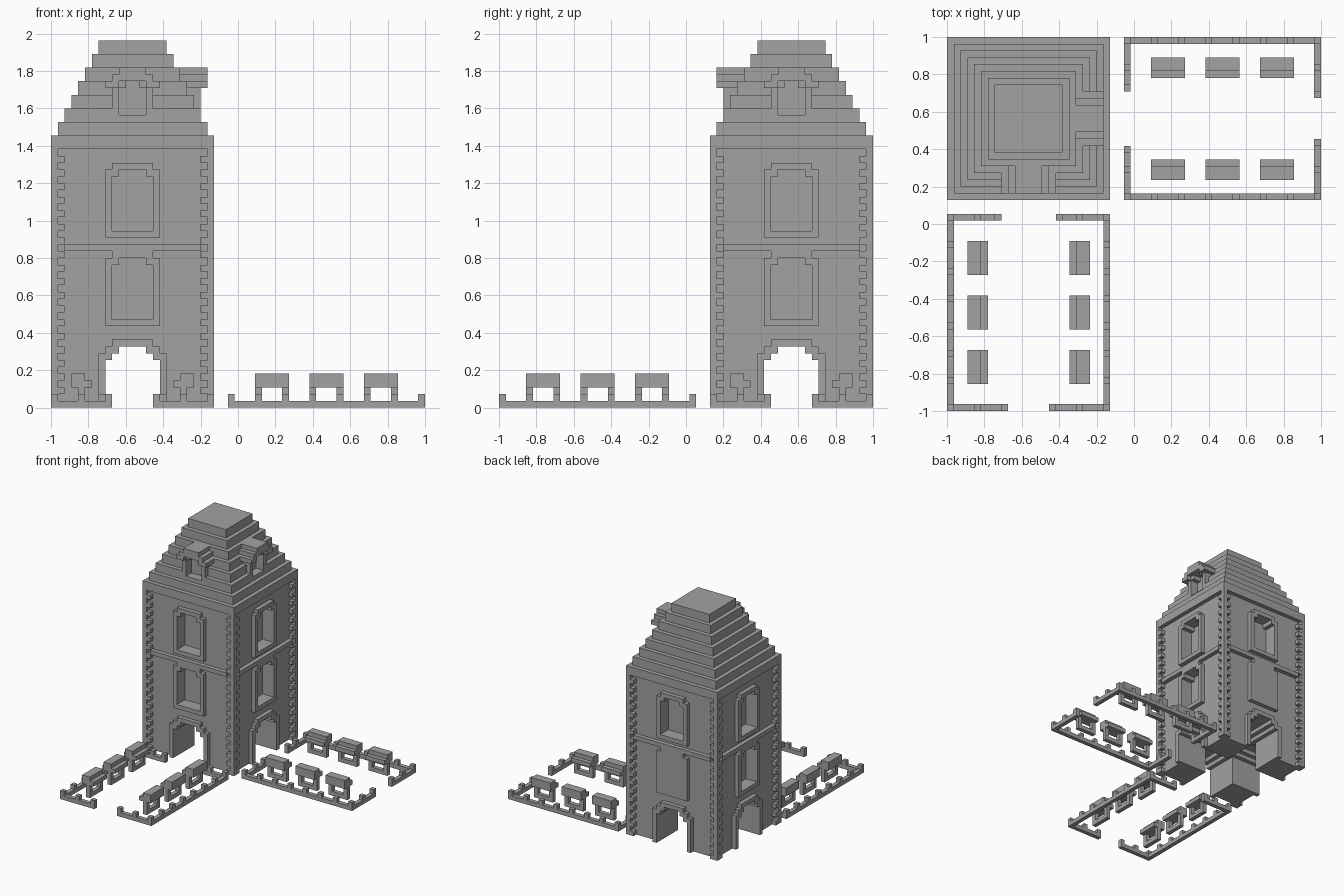
import bpy, bmesh, math
from mathutils import Matrix, Vector

cube = bpy.data.objects.get("Cube")
if cube:
    bpy.data.objects.remove(cube, do_unlink=True)

U = 2 / 55                                   # one building block
CENTRE = Vector((12 * U - 1, 43 * U - 1, 0))  # tower axis

stone = bpy.data.materials.new("grey_stone")
stone.use_nodes = True
GREY = (0.36, 0.36, 0.36, 1)
stone.diffuse_color = GREY
stone.node_tree.nodes["Principled BSDF"].inputs["Base Color"].default_value = GREY


def finish(name, bm):
    bmesh.ops.recalc_face_normals(bm, faces=bm.faces)
    mesh = bpy.data.meshes.new(name)
    bm.to_mesh(mesh)
    bm.free()
    mesh.materials.append(stone)
    ob = bpy.data.objects.new(name, mesh)
    bpy.context.collection.objects.link(ob)
    return ob


def add_box(bm, x0, x1, y0, y1, z0, z1):
    size = Matrix.Diagonal((x1 - x0, y1 - y0, z1 - z0, 1))
    mid = Matrix.Translation(((x0 + x1) / 2, (y0 + y1) / 2, (z0 + z1) / 2))
    bmesh.ops.create_cube(bm, size=1, matrix=mid @ size)


def place_on_tower(bm, side=0):
    turn = Matrix.Rotation(side * math.pi / 2, 4, 'Z')
    bm.transform(Matrix.Translation(CENTRE) @ turn @ Matrix.Scale(U, 4))


def prism(name, half, near, far, side):
    """Mirrored half profile (across, height) extruded from inset near to far."""
    bm = bmesh.new()
    outline = half + [(-a, z) for a, z in reversed(half)]
    verts = [bm.verts.new((a, near - 12, z)) for a, z in outline]
    face = bm.faces.new(verts)
    out = bmesh.ops.extrude_face_region(bm, geom=[face])
    moved = [g for g in out["geom"] if isinstance(g, bmesh.types.BMVert)]
    bmesh.ops.translate(bm, verts=moved, vec=(0, far - near, 0))
    place_on_tower(bm, side)
    return finish(name, bm)


def stepped(bottom, steps):
    """Half outline narrowing upward: steps are (half width, top)."""
    pts, z = [], bottom
    for half, top in steps:
        pts += [(half, z), (half, top)]
        z = top
    return pts


def square_tower(name, bottom, steps):
    bm = bmesh.new()
    rings = [[bm.verts.new((sx * h, sy * h, z)) for sx, sy in
              ((-1, -1), (1, -1), (1, 1), (-1, 1))] for h, z in stepped(bottom, steps)]
    for a, b in zip(rings, rings[1:]):
        for i in range(4):
            j = (i + 1) % 4
            bm.faces.new((a[i], a[j], b[j], b[i]))
    bm.faces.new(rings[0])
    bm.faces.new(rings[-1])
    place_on_tower(bm)
    return finish(name, bm)


def cut(target, cutter):
    cutter.hide_render = True
    mod = target.modifiers.new("opening", 'BOOLEAN')
    mod.operation, mod.solver, mod.object = 'DIFFERENCE', 'EXACT', cutter


# Tower body with cornice, and stepped roof
body = square_tower("tower_body", 0, [(11, 38), (12, 40)])
roof = square_tower("stepped_roof", 40, [(11 - i, 42 + 2 * i) for i in range(7)])

# Outlines of openings and their raised trims
ARCH = stepped(-1, [(4, 7), (3, 8), (2, 9)])
ARCH_TRIM = stepped(0, [(5, 8), (4, 9), (3, 10)])
WINDOWS = {
    "lower": (stepped(13, [(3, 21), (2, 22)]), stepped(12, [(4, 22), (3, 23)])),
    "upper": (stepped(26, [(3, 34), (2, 35)]), stepped(25, [(4, 35), (3, 36)])),
}
DORMER_OPENING = stepped(43, [(2, 47), (1, 48)])
DORMER_FACE = stepped(44, [(3, 47), (2, 48)])
HOOD = [(2, 48), (2, 47), (4, 47), (4, 48), (3, 48), (3, 49), (2, 49), (2, 50)]

# Crossing passages through the ground floor
passages = [prism("passage_cutter", ARCH, -2, 26, side) for side in (0, 1)]
for p in passages:
    cut(body, p)

SIDES = ("front", "left", "back", "right")
for side, word in enumerate(SIDES):
    # Arch trim and storey band
    cut(prism(word + "_arch_trim", ARCH_TRIM, 0, 1, side), passages[side % 2])
    prism(word + "_storey_band", stepped(23, [(10, 24)]), 0, 1, side)
    # Recessed windows with raised frames
    for level, (opening, outline) in WINDOWS.items():
        cutter = prism("window_cutter", opening, -1, 3, side)
        cut(body, cutter)
        cut(prism(f"{word}_{level}_window_frame", outline, 0, 1, side), cutter)
    # Dormers on two sides only
    if side < 2:
        cutter = prism("dormer_cutter", DORMER_OPENING, -1, 4.01, side)
        cut(roof, cutter)
        cut(prism(word + "_dormer", DORMER_FACE, 2, 6, side), cutter)
        prism(word + "_dormer_hood", HOOD, 1, 7, side)

# Toothed corner stones
for corner in range(4):
    bm = bmesh.new()
    add_box(bm, -12, -11, -12, -11, 0, 38)
    for z in range(0, 38, 2):
        add_box(bm, -11, -10, -12, -11, z, z + 1)
        add_box(bm, -12, -11, -11, -10, z, z + 1)
    place_on_tower(bm, corner)
    finish("corner_stones", bm)


# Gardens: low fence with posts, and stalls along both long sides
def garden_object(name, boxes, across):
    bm = bmesh.new()
    for x0, x1, y0, y1, z0, z1 in boxes:
        for mirrored in (False, True):
            a, b = (24 - x1, 24 - x0) if mirrored else (x0, x1)
            if across:
                add_box(bm, 55 - y1, 55 - y0, 55 - b, 55 - a, z0, z1)
            else:
                add_box(bm, a, b, y0, y1, z0, z1)
    bm.transform(Matrix.Translation((-1, -1, 0)) @ Matrix.Scale(U, 4))
    return finish(name, bm)


for word, across in (("front", False), ("left", True)):
    fence = [(0, 1, 0, 29, 0, 1), (1, 9, 0, 1, 0, 1), (1, 8, 28, 29, 0, 1)]
    fence += [(0, 1, y, y + 1, 1, 2) for y in range(0, 29, 4)]
    fence += [(x, x + 1, y, y + 1, 1, 2) for x, y in ((4, 0), (8, 0), (4, 28), (7, 28))]
    garden_object(word + "_garden_fence", fence, across)
    for y in (4, 12, 20):
        stall = [(4, 5, y, y + 5, 0, 1),             # foot bar
                 (4, 5, y, y + 1, 1, 3), (4, 5, y + 4, y + 5, 1, 3),
                 (3, 5, y, y + 5, 3, 5), (5, 6, y, y + 5, 3, 4)]
        garden_object(word + "_garden_stalls", stall, across)

# Apply the openings, then drop the cutters
bpy.context.view_layer.update()
graph = bpy.context.evaluated_depsgraph_get()
cut_parts = [o for o in bpy.context.scene.objects if o.modifiers]
meshes = [bpy.data.meshes.new_from_object(o.evaluated_get(graph)) for o in cut_parts]
for o, mesh in zip(cut_parts, meshes):
    o.modifiers.clear()
    o.data = mesh
for o in [o for o in bpy.data.objects if "_cutter" in o.name]:
    bpy.data.objects.remove(o, do_unlink=True)
